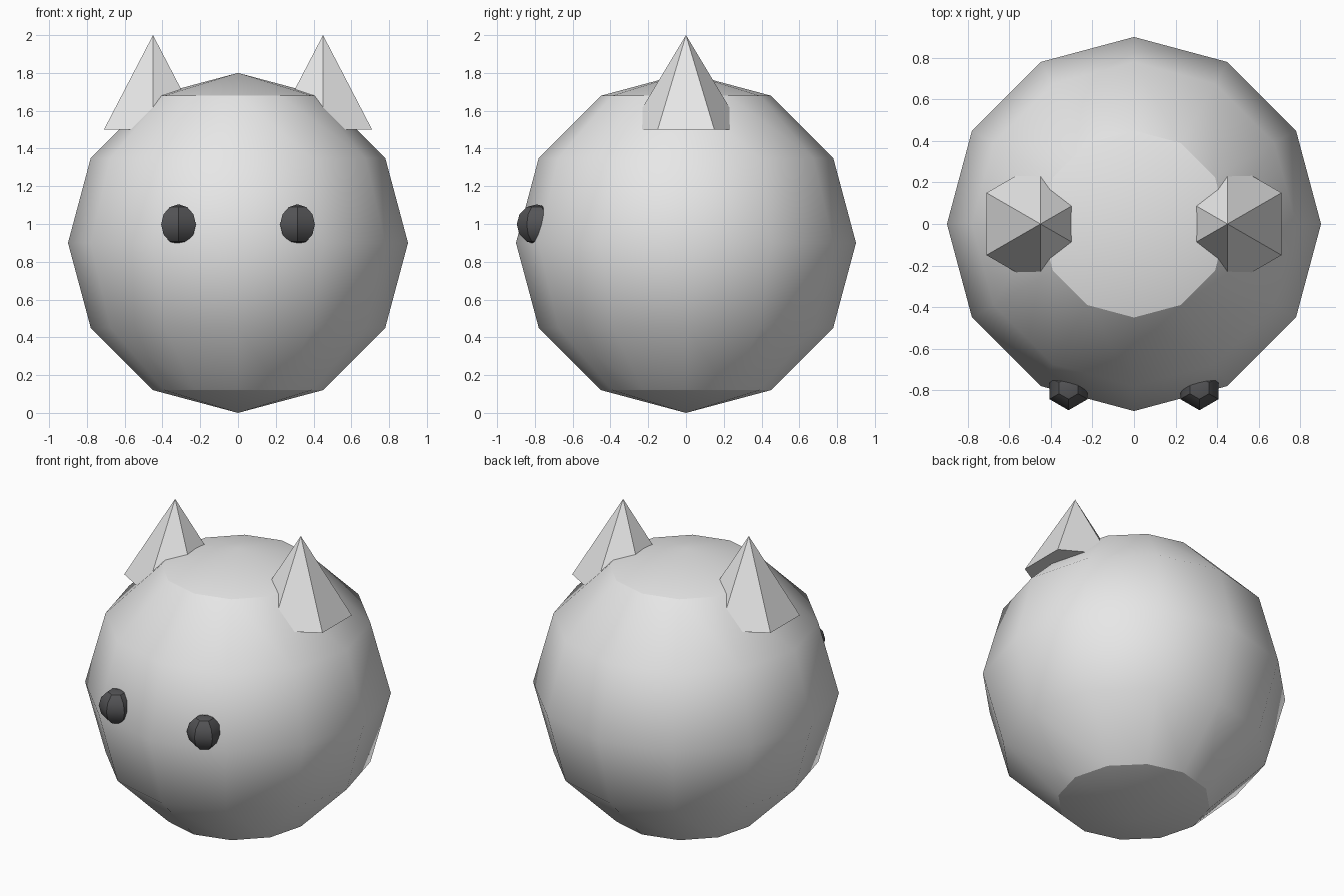
import bpy
import math

cube = bpy.data.objects.get("Cube")
if cube:
    bpy.data.objects.remove(cube, do_unlink=True)


def make_material(name, color):
    mat = bpy.data.materials.new(name)
    mat.use_nodes = True
    mat.diffuse_color = color
    mat.node_tree.nodes["Principled BSDF"].inputs["Base Color"].default_value = color
    return mat


light_grey = make_material("light_grey", (0.8, 0.8, 0.8, 1))
dark_grey = make_material("dark_grey", (0.09, 0.09, 0.095, 1))


def finish(name, mat):
    """Name and colour the active part; gentle bends smooth, steep ones sharp."""
    obj = bpy.context.object
    obj.name = obj.data.name = name
    obj.data.materials.append(mat)
    bpy.ops.object.shade_smooth_by_angle(angle=math.radians(30))
    return obj


def sphere(name, segments, rings, radius, location, mat):
    bpy.ops.mesh.primitive_uv_sphere_add(
        segments=segments, ring_count=rings, radius=radius, location=location)
    return finish(name, mat)


# Round low-poly body
sphere("body", 12, 6, 0.9, (0, 0, 0.9), light_grey)

for side, label in ((1, "left"), (-1, "right")):
    # Six-sided pointed ear, partly sunk into the body
    bpy.ops.mesh.primitive_cone_add(
        vertices=6, radius1=0.3, radius2=0, depth=0.5,
        location=(side * 0.45, 0, 1.75))
    finish(label + "_ear", light_grey)

    # Six-sided bead eye, half sunk into the front
    sphere(label + "_eye", 6, 6, 0.106, (side * 0.315, -0.79, 0.998), dark_grey)
